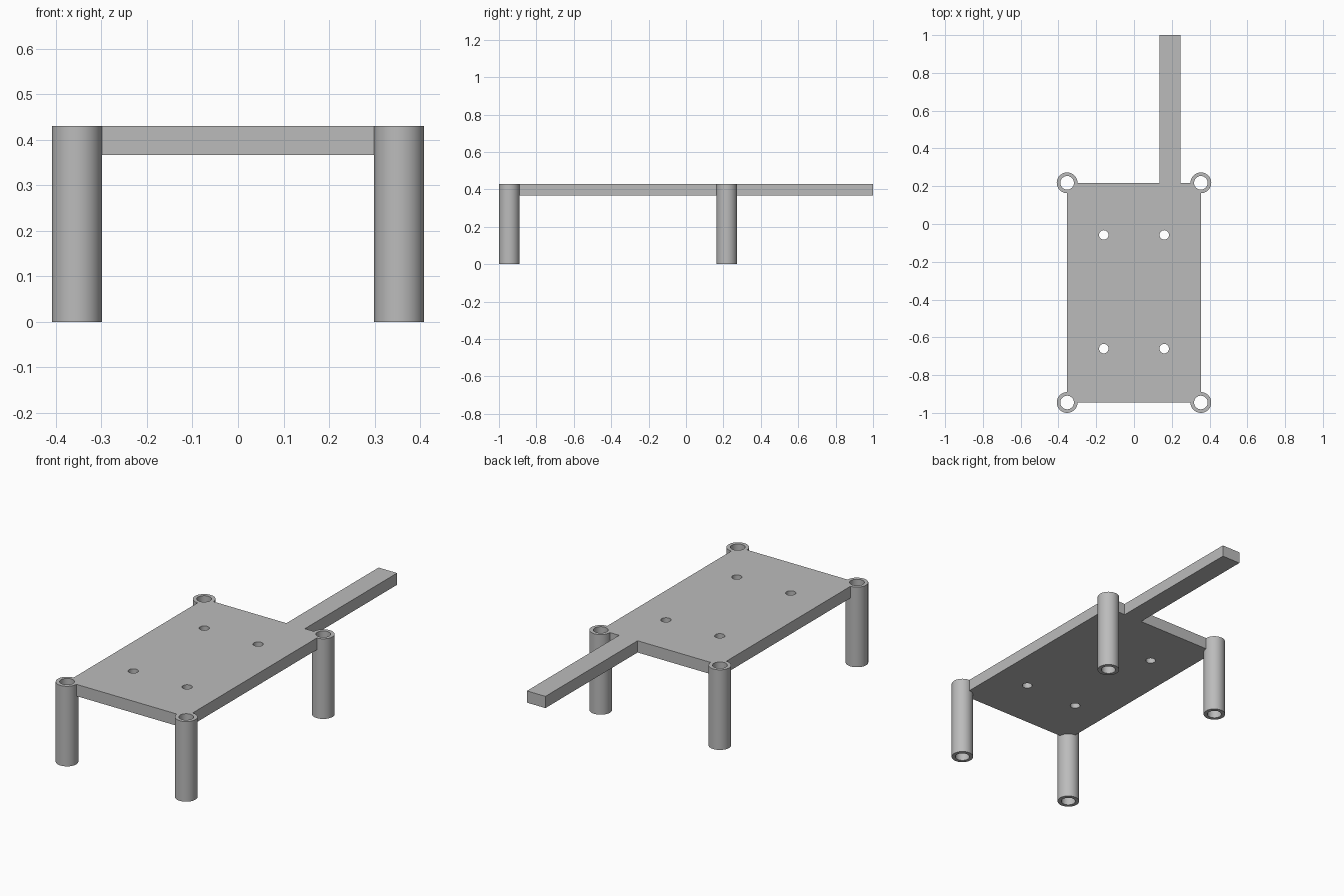
import bpy
import bmesh
import math
from mathutils import Matrix

cube = bpy.data.objects.get("Cube")
if cube:
    bpy.data.objects.remove(cube, do_unlink=True)

HEIGHT, PLATE_BOTTOM = 0.43, 0.367
LEG_X, FRONT_Y, BACK_Y = 0.354, -0.945, 0.218
LEG_R, BORE_R, HOLE_R = 0.055, 0.036, 0.025
HOLE_X, HOLE_YS = 0.16, (-0.66, -0.058)
ARM_LEFT, ARM_RIGHT, ARM_END = 0.245, 0.135, 1.0
SIDES = 48

grey = bpy.data.materials.new("plain grey")
grey.use_nodes = True
grey.diffuse_color = (0.5, 0.5, 0.5, 1)
grey.node_tree.nodes["Principled BSDF"].inputs["Base Color"].default_value = grey.diffuse_color


def make_object(name, bm):
    bmesh.ops.recalc_face_normals(bm, faces=bm.faces)
    mesh = bpy.data.meshes.new(name)
    bm.to_mesh(mesh)
    bm.free()
    mesh.materials.append(grey)
    obj = bpy.data.objects.new(name, mesh)
    bpy.context.collection.objects.link(obj)
    return obj


def activate(obj):
    bpy.ops.object.select_all(action='DESELECT')
    obj.select_set(True)
    bpy.context.view_layer.objects.active = obj


def smooth(obj):
    activate(obj)
    bpy.ops.object.shade_smooth_by_angle(angle=math.radians(30))


def ring(bm, radius, z):
    return [bm.verts.new((radius * math.cos(a), radius * math.sin(a), z))
            for a in (math.tau * i / SIDES for i in range(SIDES))]


# Hollow tube legs at the four corners
def make_leg(name, x, y):
    bm = bmesh.new()
    loops = [ring(bm, r, z) for r, z in
             ((LEG_R, 0), (LEG_R, HEIGHT), (BORE_R, HEIGHT), (BORE_R, 0))]
    for k, a in enumerate(loops):
        b = loops[(k + 1) % len(loops)]
        for i in range(SIDES):
            j = (i + 1) % SIDES
            bm.faces.new((a[i], a[j], b[j], b[i]))
    leg = make_object(name, bm)
    leg.location = (x, y, 0)
    smooth(leg)


corners = []
for end, y in (("front", FRONT_Y), ("back", BACK_Y)):
    for side, x in (("left", LEG_X), ("right", -LEG_X)):
        corners.append((x, y))
        make_leg(f"{end}_{side}_leg", x, y)

# Plate with the long arm, extruded from one outline
outline = [(-LEG_X, FRONT_Y), (LEG_X, FRONT_Y), (LEG_X, BACK_Y),
           (ARM_LEFT, BACK_Y), (ARM_LEFT, ARM_END),
           (ARM_RIGHT, ARM_END), (ARM_RIGHT, BACK_Y), (-LEG_X, BACK_Y)]
bm = bmesh.new()
base = bm.faces.new([bm.verts.new((x, y, PLATE_BOTTOM)) for x, y in outline])
top = bmesh.ops.extrude_face_region(bm, geom=[base], use_keep_orig=True)["geom"]
bmesh.ops.translate(bm, vec=(0, 0, HEIGHT - PLATE_BOTTOM),
                    verts=[v for v in top if isinstance(v, bmesh.types.BMVert)])
plate = make_object("plate_with_arm", bm)

# Cutter for the screw holes and leg seats
bm = bmesh.new()
cuts = [(x, y, LEG_R) for x, y in corners]
cuts += [(x, y, HOLE_R) for x in (-HOLE_X, HOLE_X) for y in HOLE_YS]
for x, y, radius in cuts:
    bmesh.ops.create_cone(bm, cap_ends=True, segments=SIDES, radius1=radius,
                          radius2=radius, depth=0.3,
                          matrix=Matrix.Translation((x, y, HEIGHT)))
cutter = make_object("hole_cutter", bm)
cutter.hide_render = True

drill = plate.modifiers.new("holes", 'BOOLEAN')
drill.operation = 'DIFFERENCE'
drill.solver = 'EXACT'
drill.object = cutter
activate(plate)
bpy.ops.object.modifier_apply(modifier=drill.name)
bpy.data.objects.remove(cutter, do_unlink=True)
smooth(plate)
